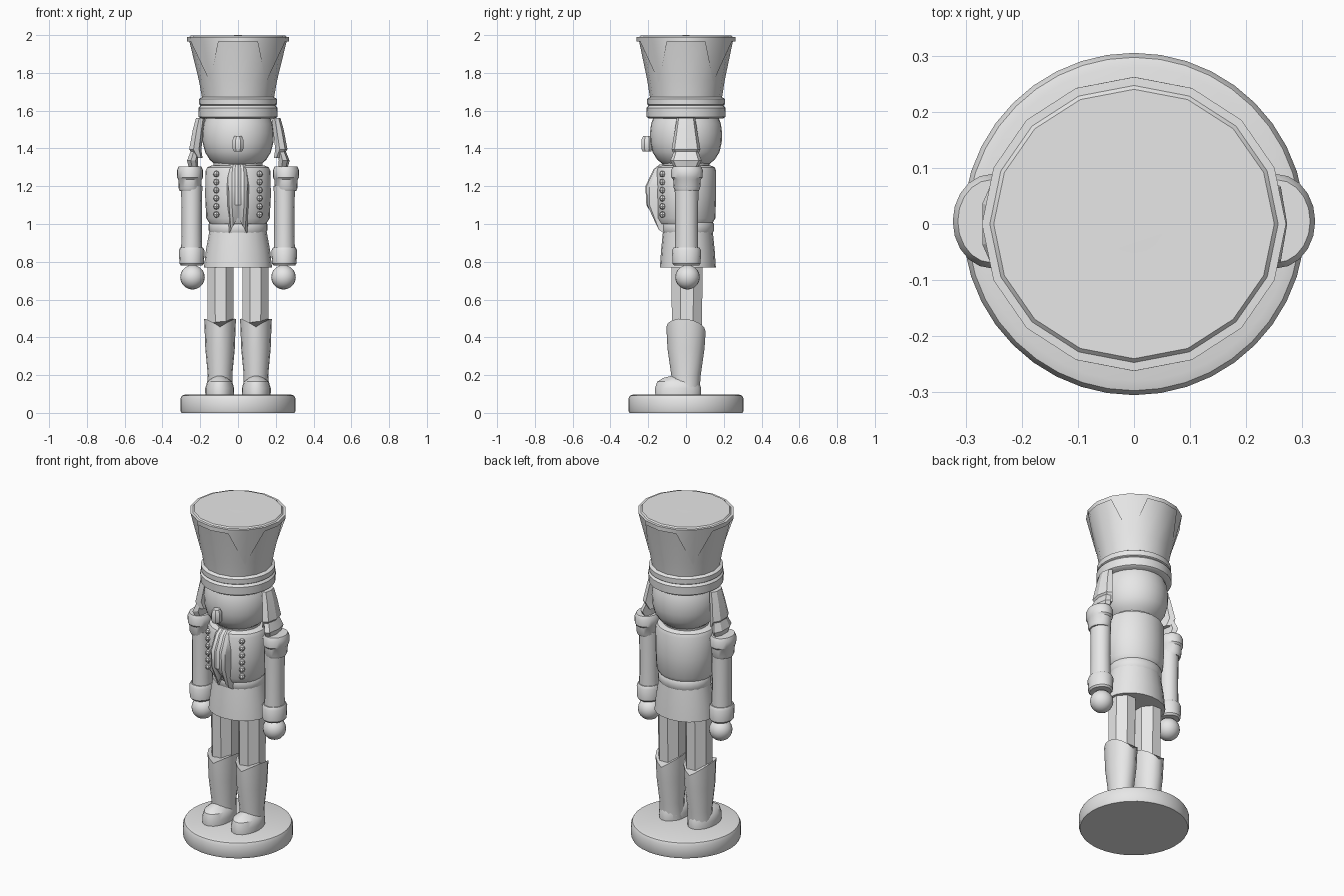
import bpy, bmesh
from math import cos, sin, pi, radians

if "Cube" in bpy.data.objects:
    bpy.data.objects.remove(bpy.data.objects["Cube"], do_unlink=True)

grey = bpy.data.materials.new("plain grey")
grey.use_nodes = True
grey.diffuse_color = (0.8, 0.8, 0.8, 1)
grey.node_tree.nodes["Principled BSDF"].inputs["Base Color"].default_value = (0.8, 0.8, 0.8, 1)


def finish(name, bm, angle=35):
    """Turn a bmesh into a shaded object."""
    bmesh.ops.recalc_face_normals(bm, faces=bm.faces)
    mesh = bpy.data.meshes.new(name)
    bm.to_mesh(mesh)
    bm.free()
    mesh.materials.append(grey)
    obj = bpy.data.objects.new(name, mesh)
    bpy.context.collection.objects.link(obj)
    bpy.ops.object.select_all(action="DESELECT")
    obj.select_set(True)
    bpy.context.view_layer.objects.active = obj
    bpy.ops.object.shade_smooth_by_angle(angle=radians(angle))
    return obj


def loft(name, rings, sides=24, x=0, y=0, turn=0, rim=None, angle=35):
    """Stack elliptical rings (z, rx, ry, dx, dy); rim shifts the top ring."""
    bm = bmesh.new()
    loops = []
    for ring in rings:
        z, rx, ry, dx, dy = (list(ring) + [0, 0])[:5]
        loop = []
        for k in range(sides):
            a = 2 * pi * k / sides + turn
            lift = rim(a) if rim and ring is rings[-1] else 0
            loop.append(bm.verts.new((x + dx + rx * cos(a), y + dy + ry * sin(a), z + lift)))
        loops.append(loop)
    for low, high in zip(loops, loops[1:]):
        for k in range(sides):
            j = (k + 1) % sides
            bm.faces.new((low[k], low[j], high[j], high[k]))
    bm.faces.new(loops[0][::-1])
    bm.faces.new(loops[-1])
    return finish(name, bm, angle)


def ball(name, center, radius, scale=(1, 1, 1), segments=20):
    bm = bmesh.new()
    bmesh.ops.create_uvsphere(bm, u_segments=segments, v_segments=segments // 2, radius=radius)
    bmesh.ops.scale(bm, vec=scale, verts=bm.verts)
    bmesh.ops.translate(bm, vec=center, verts=bm.verts)
    return finish(name, bm)


# Round stand
loft("stand", [(0, .3, .3), (.012, .305, .305), (.075, .305, .305), (.092, .297, .297),
               (.097, .28, .28)], 40)

# Legs, boots and arms, one of each per side
for s, side in ((-1, "right"), (1, "left")):
    loft(side + "_leg", [(.4, .074, .085), (.78, .075, .09)], 8, s * .092, .005, pi / 8, angle=20)
    loft(side + "_boot", [(.095, .07, .07), (.2, .065, .078), (.34, .078, .098), (.443, .084, .104)],
         16, s * .095, 0, rim=lambda a: .055 * abs(cos(a)) - .012 * sin(a))
    loft(side + "_foot", [(.09, .076, .122), (.13, .077, .124), (.165, .066, .112), (.185, .04, .08),
                          (.2, .015, .04, 0, .02)], 18, s * .097, -.042)

    ax = s * .245
    loft(side + "_sleeve", [(.85, .056, .062), (1.0, .054, .06), (1.2, .056, .063)], 12, ax, .003)
    loft(side + "_shoulder_cap", [(1.175, .054, .062), (1.19, .06, .07), (1.235, .062, .073),
                                  (1.245, .068, .083), (1.285, .069, .084), (1.305, .06, .074)],
         20, s * .254, .005)
    loft(side + "_cuff", [(.78, .057, .066), (.79, .065, .074), (.86, .068, .077), (.876, .06, .068)],
         16, ax, .003)
    ball(side + "_hand", (s * .241, .008, .718), .065)

    # Side hair in two overlapping tufts
    loft(side + "_upper_hair", [(1.56, .025, .05, s * .2), (1.5, .03, .06, s * .212),
                                (1.395, .034, .078, s * .228), (1.35, .02, .06, s * .208)],
         7, angle=20)
    loft(side + "_lower_hair", [(1.43, .02, .05, s * .215), (1.335, .03, .085, s * .243),
                                (1.29, .026, .06, s * .235)], 7, angle=20)

    # Column of coat buttons
    for i in range(6):
        ball(side + "_button", (s * .115, -.125, 1.05 + i * .043), .017, segments=8)

# Coat skirt, belt and torso
loft("coat_skirt", [(.77, .18, .148), (.86, .17, .142), (.96, .152, .132)], 20, 0, .01)
loft("belt", [(.95, .148, .13), (.965, .155, .138), (1.0, .155, .138), (1.012, .147, .13)], 24, 0, .01)
loft("torso", [(1.0, .148, .138), (1.03, .168, .155), (1.15, .174, .16), (1.28, .172, .16),
               (1.3, .162, .152), (1.31, .14, .13)], 24)

# Pleated beard bulging over the chest
bm = bmesh.new()
rows = [(1.315, .052, -.14), (1.29, .06, -.172), (1.2, .066, -.215), (1.1, .063, -.21),
        (.99, .05, -.16), (.995, .045, -.12)]
grid = []
for n, (z, w, y) in enumerate(rows):
    line = []
    for k in range(-4, 5):
        edge = abs(k) == 4
        pleat = .01 * (k % 2) if n < 3 else .006 * (k % 2)
        notch = .045 - .022 * abs(k) if n >= 4 else 0
        line.append(bm.verts.new((w * k / 4, -.11 if edge else y + pleat + .02 * (k / 4) ** 2, z + notch)))
    grid.append(line)
for low, high in zip(grid, grid[1:]):
    for k in range(8):
        bm.faces.new((low[k], low[k + 1], high[k + 1], high[k]))
finish("beard", bm, 30)

# Neck, head and nose
loft("neck", [(1.29, .13, .12), (1.34, .13, .13)])
loft("head", [(1.315, .12, .12), (1.34, .15, .152), (1.38, .174, .177), (1.43, .187, .189),
              (1.48, .19, .191), (1.53, .183, .185), (1.565, .17, .172)], 28)
loft("nose", [(1.385, .024, .025), (1.4, .032, .032), (1.445, .032, .032), (1.465, .02, .022)],
     8, 0, -.207, pi / 8)

# Tall flared hat
loft("hat_brim", [(1.558, .195, .195), (1.567, .208, .208), (1.615, .21, .21), (1.628, .198, .198)], 32)
loft("hat_band", [(1.625, .195, .195), (1.632, .205, .205), (1.662, .206, .206), (1.672, .19, .19)], 32)
loft("hat_crown", [(1.665, .19, .19), (1.76, .207, .205), (1.985, .262, .252), (1.998, .25, .24)], 16)

# Raised upper hat edge with four pointed darts
bm = bmesh.new()
lower, upper = [], []
for k in range(16):
    a = 2 * pi * k / 16
    z = 1.75 if k % 4 == 2 else 1.965
    r = .2 + (z - 1.75) * .285 + .009
    lower.append(bm.verts.new((r * cos(a), r * .97 * sin(a), z)))
    upper.append(bm.verts.new((.271 * cos(a), .262 * sin(a), 1.99)))
for k in range(16):
    j = (k + 1) % 16
    bm.faces.new((lower[k], lower[j], upper[j], upper[k]))
bm.faces.new(upper)
bmesh.ops.poke(bm, faces=[f for f in bm.faces if len(f.verts) == 16])
for v in bm.verts:
    if abs(v.co.x) + abs(v.co.y) < .01:
        v.co.z = 2.0
finish("hat_darts", bm, 30)
